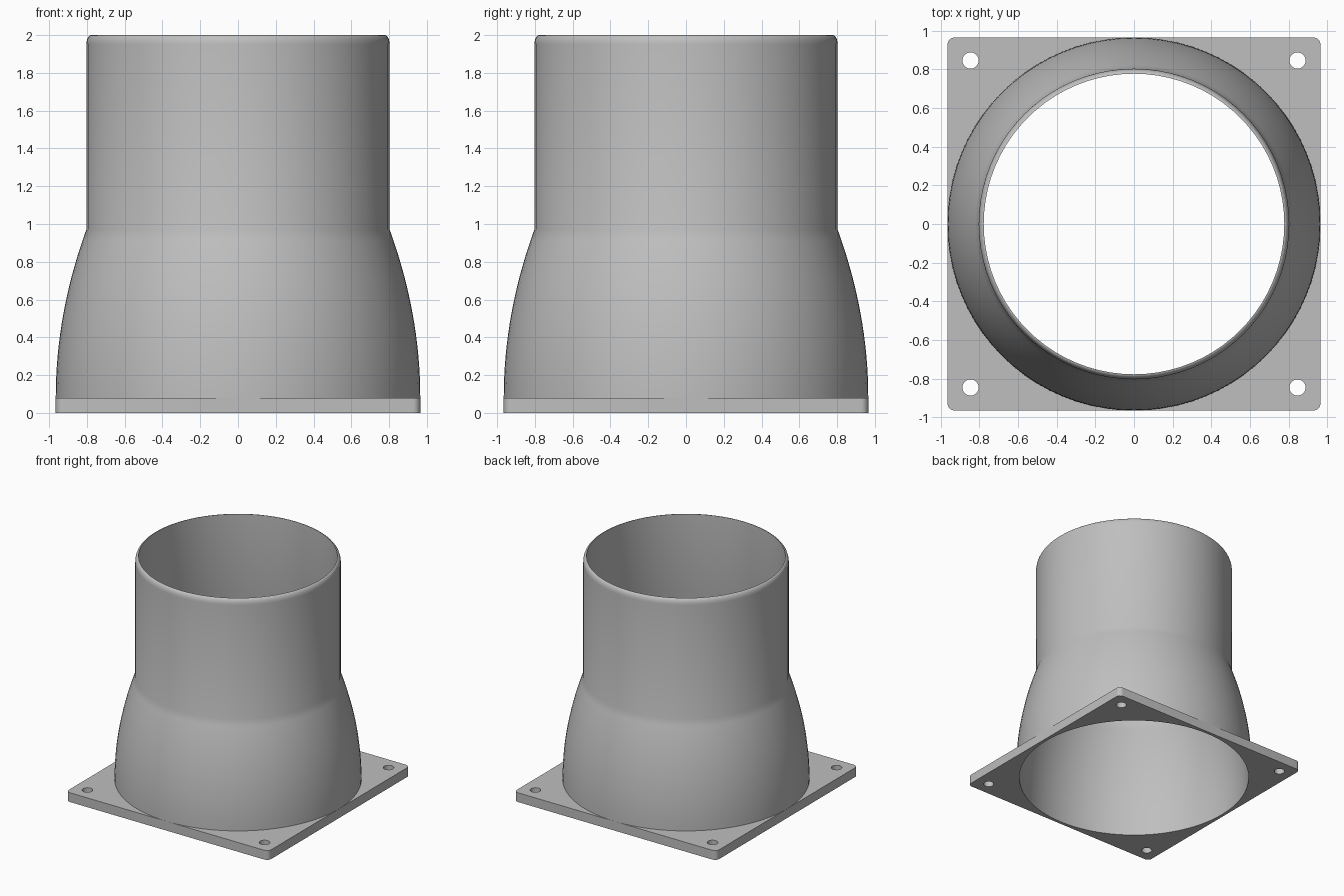
import bpy
import math

if "Cube" in bpy.data.objects:
    bpy.data.objects.remove(bpy.data.objects["Cube"], do_unlink=True)

HALF, THICK, CORNER = 0.965, 0.08, 0.04    # flange plate
BOLT, BOLT_R = 0.845, 0.042                # bolt holes
TUBE_R, WALL, NECK = 0.803, 0.026, 0.97    # pipe radius, wall, height of the neck
SIDES = 80

grey = bpy.data.materials.new("plain grey")
grey.use_nodes = True
colour = (0.52, 0.52, 0.52, 1)
grey.diffuse_color = colour
grey.node_tree.nodes["Principled BSDF"].inputs["Base Color"].default_value = colour


def arc(cx, cy, r, start, end, n):
    angles = [start + (end - start) * i / n for i in range(n + 1)]
    return [(cx + r * math.cos(a), cy + r * math.sin(a)) for a in angles]


def circle(cx, cy, r, n):
    return arc(cx, cy, r, 0, math.tau, n)[:-1]


def finish(obj):
    obj.data.materials.clear()
    obj.data.materials.append(grey)
    bpy.ops.object.select_all(action="DESELECT")
    obj.select_set(True)
    bpy.context.view_layer.objects.active = obj
    if obj.type == "CURVE":
        bpy.ops.object.convert(target="MESH")
    bpy.ops.object.shade_smooth_by_angle(angle=math.radians(30))


# Square flange: rounded outline with a bore and four bolt holes
outline = []
for k, (sx, sy) in enumerate([(1, 1), (-1, 1), (-1, -1), (1, -1)]):
    c = HALF - CORNER
    outline += arc(sx * c, sy * c, CORNER, k * math.pi / 2, (k + 1) * math.pi / 2, 6)
loops = [outline, circle(0, 0, HALF - WALL, SIDES)]
loops += [circle(x, y, BOLT_R, 24) for x in (-BOLT, BOLT) for y in (-BOLT, BOLT)]

curve = bpy.data.curves.new("flange", "CURVE")
curve.dimensions = "2D"
curve.fill_mode = "BOTH"
curve.extrude = THICK / 2
for loop in loops:
    spline = curve.splines.new("POLY")
    spline.points.add(len(loop) - 1)
    for point, (x, y) in zip(spline.points, loop):
        point.co = (x, y, 0, 1)
    spline.use_cyclic_u = True
flange = bpy.data.objects.new("flange", curve)
flange.location.z = THICK / 2
bpy.context.collection.objects.link(flange)
finish(flange)

# Pipe: domed base, straight neck and rounded lip, with a matching inner wall
dome = []
for i in range(17):
    t = i / 16
    dome.append((HALF - (HALF - TUBE_R) * t * t, THICK + (NECK - THICK) * t))
lip = arc(TUBE_R - WALL, 1.95, WALL, 0, math.pi / 2, 6)
lip = [(r, 1.95 + (z - 1.95) * 0.05 / WALL) for r, z in lip]
inner = [(r - WALL, z) for r, z in reversed(dome)]
profile = dome + lip + inner

verts, faces = [], []
for r, z in profile:
    verts += [(x, y, z) for x, y in circle(0, 0, r, SIDES)]
for i in range(len(profile) - 1):
    for j in range(SIDES):
        k = (j + 1) % SIDES
        a, b = i * SIDES, (i + 1) * SIDES
        faces.append((a + j, a + k, b + k, b + j))
mesh = bpy.data.meshes.new("pipe")
mesh.from_pydata(verts, [], faces)
pipe = bpy.data.objects.new("pipe", mesh)
bpy.context.collection.objects.link(pipe)
finish(pipe)
